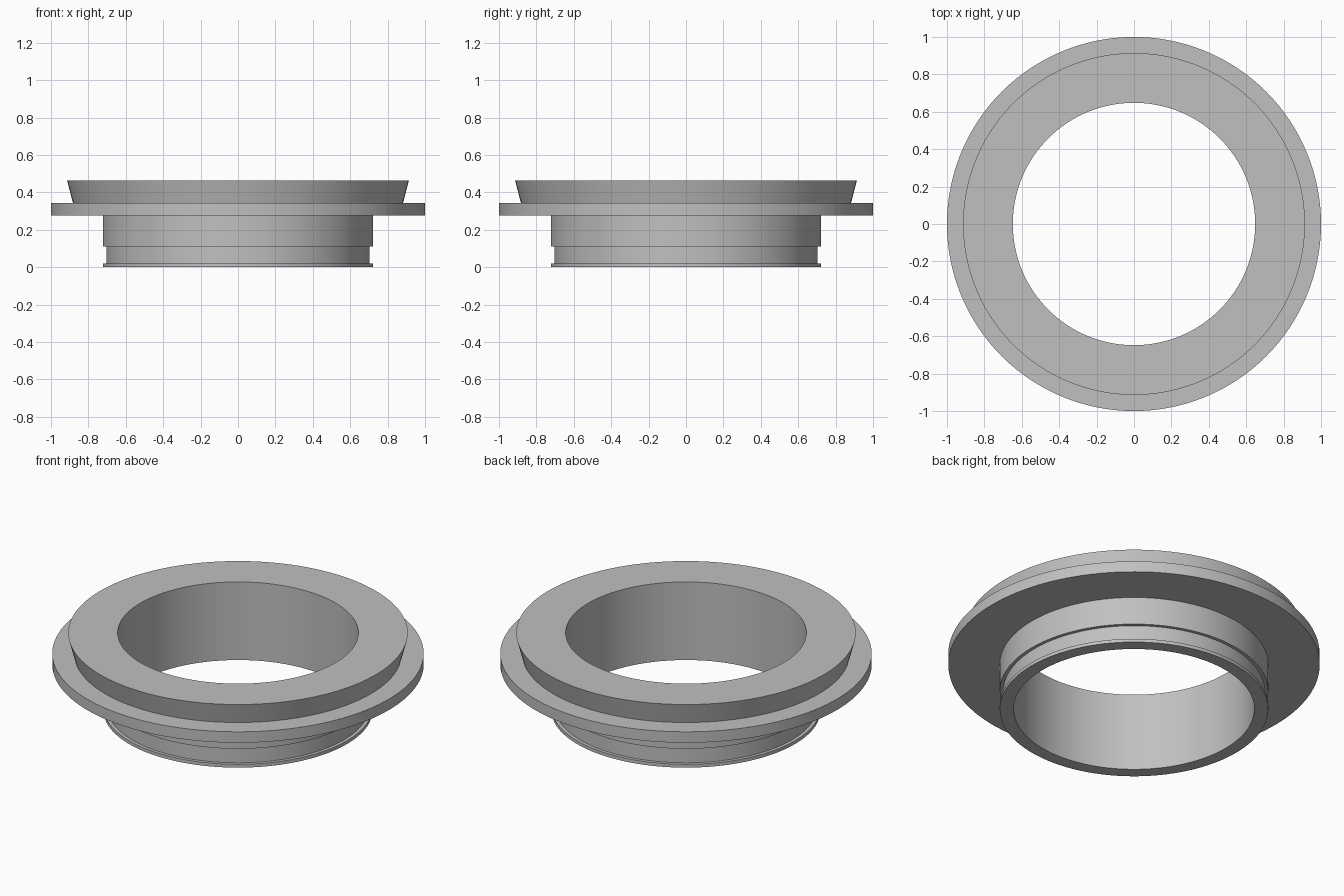
import bpy, bmesh, math

if "Cube" in bpy.data.objects:
    bpy.data.objects.remove(bpy.data.objects["Cube"], do_unlink=True)

SEGMENTS = 128
BORE = 0.648

grey = bpy.data.materials.new("plain grey")
grey.use_nodes = True
colour = (0.53, 0.53, 0.53, 1)
grey.diffuse_color = colour
grey.node_tree.nodes["Principled BSDF"].inputs["Base Color"].default_value = colour

# Closed half-section (radius, height), from the bore bottom outwards and up
section = [
    (BORE, 0), (0.723, 0), (0.723, 0.02),         # bottom lip
    (0.704, 0.02), (0.704, 0.112),                # shallow groove
    (0.723, 0.112), (0.723, 0.277),               # neck
    (1.0, 0.277), (1.0, 0.342),                   # flange
    (0.882, 0.342), (0.914, 0.464),               # flared collar
    (BORE, 0.464),
]

# Lathe the section into one solid ring
bm = bmesh.new()
rings = []
for i in range(SEGMENTS):
    a = math.tau * i / SEGMENTS
    rings.append([bm.verts.new((r * math.cos(a), r * math.sin(a), z)) for r, z in section])
for i, ring in enumerate(rings):
    after = rings[(i + 1) % SEGMENTS]
    for j in range(len(section)):
        k = (j + 1) % len(section)
        bm.faces.new((ring[j], after[j], after[k], ring[k]))
bmesh.ops.recalc_face_normals(bm, faces=bm.faces)

mesh = bpy.data.meshes.new("flanged_ring")
bm.to_mesh(mesh)
bm.free()
mesh.materials.append(grey)
ring_object = bpy.data.objects.new("flanged_ring", mesh)
bpy.context.collection.objects.link(ring_object)

# Smooth round walls with crisp rims
bpy.context.view_layer.objects.active = ring_object
ring_object.select_set(True)
bpy.ops.object.shade_smooth_by_angle(angle=math.radians(30))
